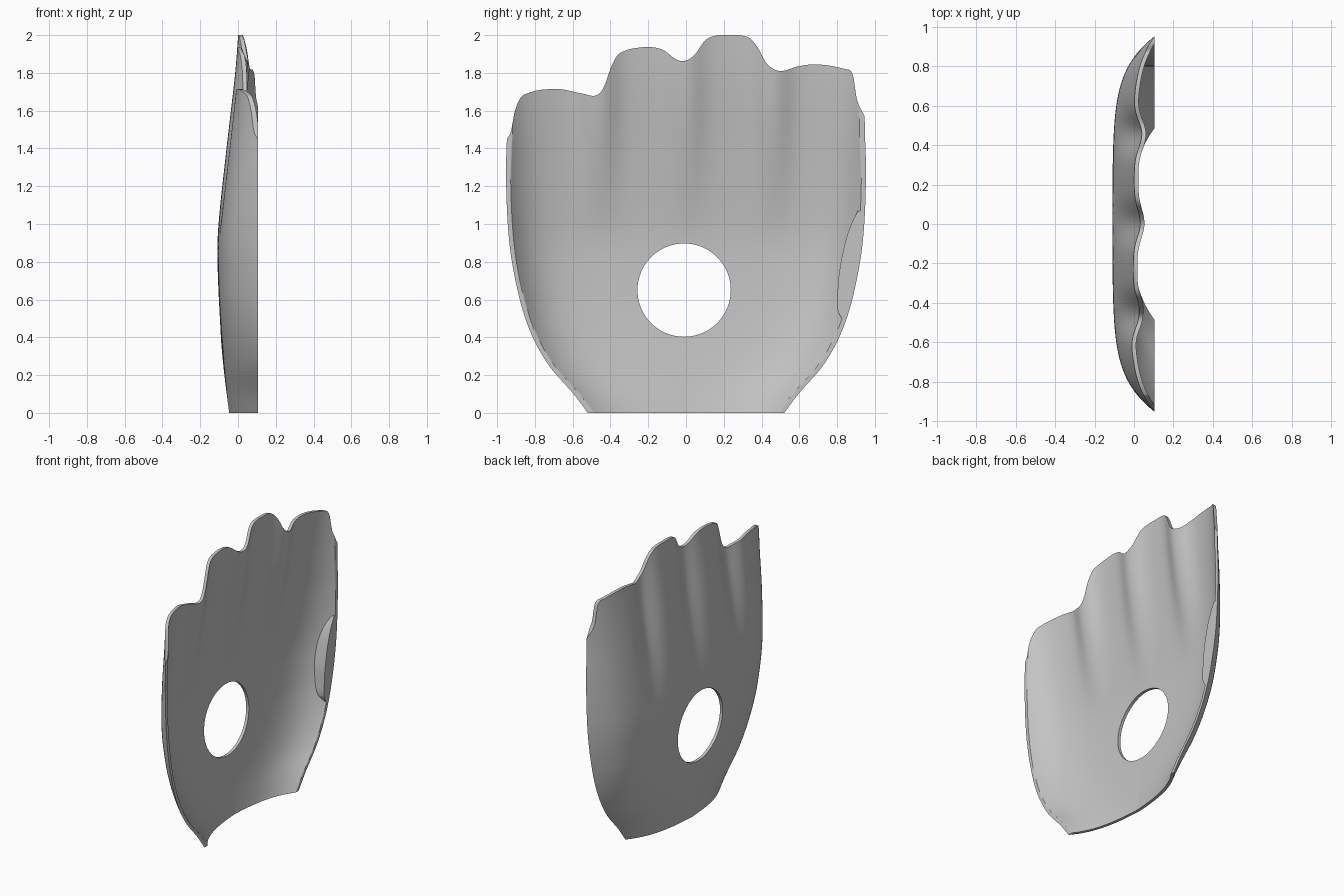
import bpy, bmesh, math

if "Cube" in bpy.data.objects:
    bpy.data.objects.remove(bpy.data.objects["Cube"])

RIM = 0.105      # flat plane where the side walls end
THICK = 0.021
COLS, ROWS = 180, 90

# Profiles: half width by height, spine depth by height, top edge by width
WIDTH = [(0, .52), (.1, .595), (.25, .725), (.42, .82), (.62, .885), (.9, .935),
         (1.25, .953), (1.5, .947), (2, .94)]
DEPTH = [(0, -.057), (.4, -.092), (.8, -.11), (1, -.104), (1.4, -.062), (1.8, -.016), (2, 0)]
TOP = [(-.95, 1.45), (-.93, 1.49), (-.91, 1.6), (-.87, 1.68), (-.7, 1.715), (-.55, 1.69),
       (-.48, 1.68), (-.44, 1.72), (-.4, 1.83), (-.36, 1.9), (-.24, 1.935), (-.13, 1.925),
       (-.05, 1.87), (0, 1.865), (.05, 1.9), (.1, 1.97), (.15, 1.995), (.22, 2), (.33, 1.99),
       (.38, 1.94), (.43, 1.85), (.5, 1.81), (.6, 1.835), (.7, 1.845), (.85, 1.82),
       (.89, 1.79), (.91, 1.66), (.95, 1.57)]
GROOVES = [(-.46, .05), (0, .042), (.46, .05)]


def curve(pts, t):
    """Smooth interpolation through a list of points."""
    n = len(pts)
    t = min(max(t, pts[0][0]), pts[-1][0])
    i = next(k for k in range(n - 1) if t <= pts[k + 1][0])

    def slope(k):
        a, b = pts[max(k - 1, 0)], pts[min(k + 1, n - 1)]
        return (b[1] - a[1]) / (b[0] - a[0])
    (x0, y0), (x1, y1) = pts[i], pts[i + 1]
    h = x1 - x0
    u = (t - x0) / h
    return (y0 * (1 + 2 * u) * (1 - u) ** 2 + slope(i) * h * u * (1 - u) ** 2
            + y1 * u * u * (3 - 2 * u) + slope(i + 1) * h * u * u * (u - 1))


def depth(y, z):
    """Outer surface: curved spine, rising side walls, grooves between fingers."""
    base = curve(DEPTH, z)
    d = max(curve(WIDTH, z) - abs(y), 0)
    reach = 0.14 + 0.05 * max(0, 1 - z / 0.6)
    x = base + (RIM - base) * math.exp(-d / reach)
    fade = min(max((z - 0.85) / 0.85, 0), 1)
    fade = fade * fade * (3 - 2 * fade)
    for centre, amount in GROOVES:
        x += amount * fade * math.exp(-((y - centre) / 0.095) ** 2)
    return min(x, RIM)


def inner_depth(y, z):
    e = 0.004
    slope = (depth(y + e, z) - depth(y - e, z)) / (2 * e)
    return min(depth(y, z) + THICK * math.hypot(1, slope), RIM)


grey = bpy.data.materials.new("plain_grey")
grey.use_nodes = True
grey.diffuse_color = (0.55, 0.55, 0.55, 1)
grey.node_tree.nodes["Principled BSDF"].inputs["Base Color"].default_value = (0.55, 0.55, 0.55, 1)


def finish(bm, name):
    bmesh.ops.recalc_face_normals(bm, faces=bm.faces)
    mesh = bpy.data.meshes.new(name)
    bm.to_mesh(mesh)
    bm.free()
    obj = bpy.data.objects.new(name, mesh)
    bpy.context.collection.objects.link(obj)
    mesh.materials.append(grey)
    return obj


# Curved shell with four finger lobes
bm = bmesh.new()
outer, inner = [], []
for i in range(COLS + 1):
    s = math.sin(math.pi * (i / COLS - 0.5))
    top = curve(TOP, s * 0.95)
    column_out, column_in = [], []
    for j in range(ROWS + 1):
        z = top * j / ROWS
        y = s * curve(WIDTH, z)
        column_out.append(bm.verts.new((depth(y, z), y, z)))
        column_in.append(bm.verts.new((inner_depth(y, z), y, z)))
    outer.append(column_out)
    inner.append(column_in)
for i in range(COLS):
    for j in range(ROWS):
        for g in (outer, inner):
            bm.faces.new((g[i][j], g[i + 1][j], g[i + 1][j + 1], g[i][j + 1]))
    for j in (0, ROWS):
        bm.faces.new((outer[i][j], outer[i + 1][j], inner[i + 1][j], inner[i][j]))
# Close both side edges where the two skins meet
for i in (0, COLS):
    for j in range(ROWS + 1):
        bmesh.ops.pointmerge(bm, verts=[outer[i][j], inner[i][j]], merge_co=outer[i][j].co)
shell = finish(bm, "hand_shell")

# Round opening through the palm
bm = bmesh.new()
bmesh.ops.create_cone(bm, cap_ends=True, segments=96, radius1=0.247, radius2=0.247, depth=1)
cutter = finish(bm, "palm_hole_cutter")
cutter.rotation_euler = (0, math.pi / 2, 0)
cutter.location = (0, -0.01, 0.65)
cutter.hide_render = True
cut = shell.modifiers.new("palm_hole", 'BOOLEAN')
cut.operation = 'DIFFERENCE'
cut.solver = 'EXACT'
cut.object = cutter
bpy.context.view_layer.objects.active = shell
bpy.ops.object.select_all(action='DESELECT')
shell.select_set(True)
bpy.ops.object.modifier_apply(modifier=cut.name)
bpy.data.objects.remove(cutter)
bpy.ops.object.shade_smooth_by_angle(angle=math.radians(35))

# Flat pad widening one side rim
PAD = [(.5, .825), (.55, .8), (.65, .803), (.75, .812), (.9, .842), (1, .875), (1.07, .91)]
bm = bmesh.new()
steps = 24
rings = []
for k in range(steps + 1):
    z = 0.5 + 0.57 * k / steps
    edge = curve(WIDTH, z) - 0.008
    ring = []
    for y in (min(curve(PAD, z), edge - 0.004), edge):
        low = min(depth(y, z) + 0.008, RIM - 0.004)
        ring += [bm.verts.new((low, y, z)), bm.verts.new((RIM, y, z))]
    rings.append([ring[0], ring[1], ring[3], ring[2]])
for a, b in zip(rings, rings[1:]):
    for k in range(4):
        m = (k + 1) % 4
        bm.faces.new((a[k], a[m], b[m], b[k]))
bm.faces.new(rings[0])
bm.faces.new(rings[-1])
finish(bm, "side_rim_pad")
